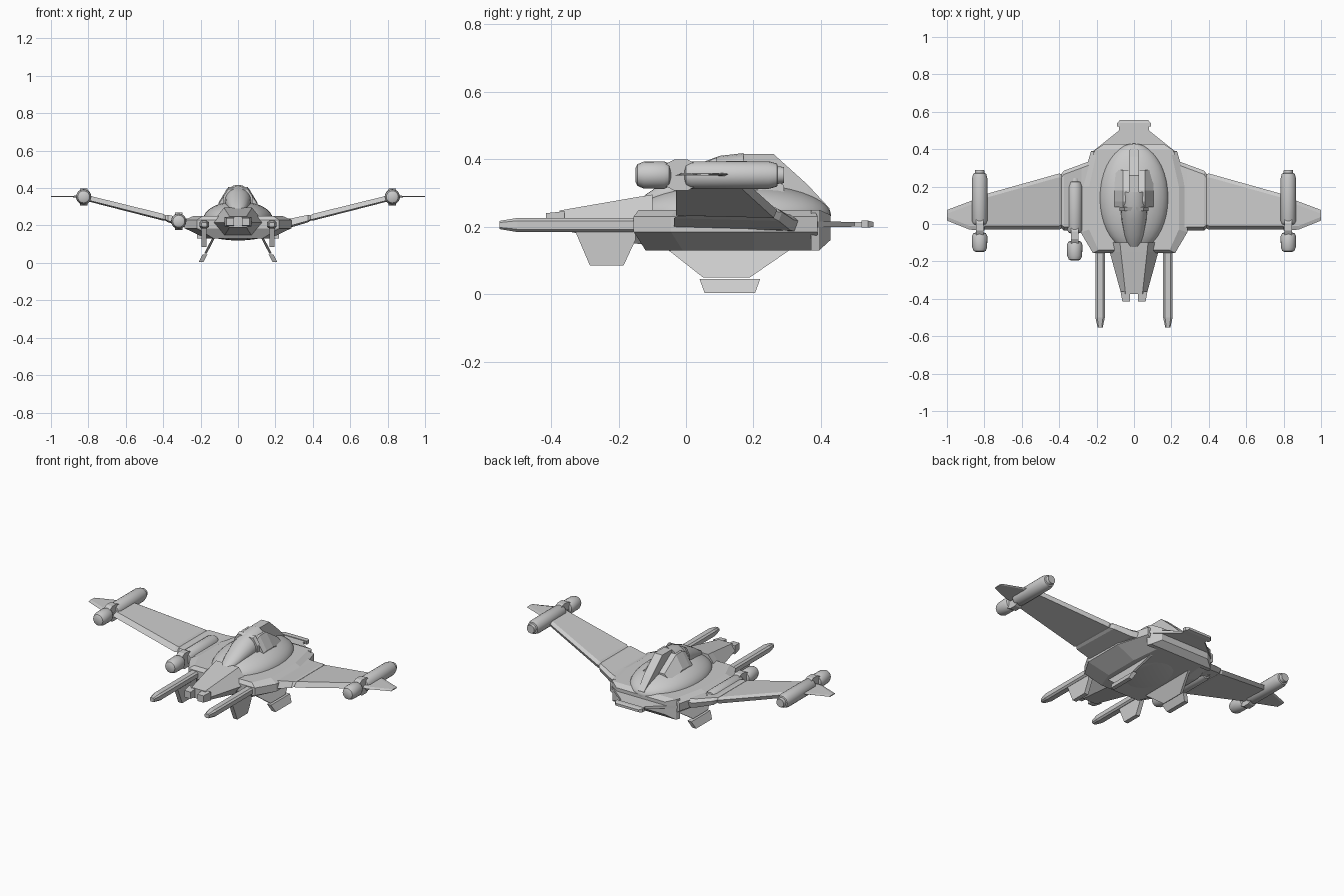
import bpy, bmesh, math
from mathutils import Matrix, Vector

cube = bpy.data.objects.get("Cube")
if cube:
    bpy.data.objects.remove(cube, do_unlink=True)

grey = bpy.data.materials.new("hull_grey")
grey.use_nodes = True
grey.diffuse_color = (0.6, 0.6, 0.6, 1)
grey.node_tree.nodes["Principled BSDF"].inputs["Base Color"].default_value = (0.6, 0.6, 0.6, 1)


def finish(name, bm, mirror=False, smooth=False):
    bmesh.ops.remove_doubles(bm, verts=bm.verts, dist=0.0002)
    bmesh.ops.recalc_face_normals(bm, faces=bm.faces)
    me = bpy.data.meshes.new(name)
    bm.to_mesh(me)
    bm.free()
    me.materials.append(grey)
    ob = bpy.data.objects.new(name, me)
    bpy.context.collection.objects.link(ob)
    if mirror:
        ob.modifiers.new("Mirror", 'MIRROR').use_mirror_merge = False
    if smooth:
        bpy.ops.object.select_all(action='DESELECT')
        ob.select_set(True)
        bpy.context.view_layer.objects.active = ob
        bpy.ops.object.shade_smooth_by_angle(angle=math.radians(35))
    return ob


def loft(name, rings, mirror=False, smooth=False):
    """Skin a list of equal-length point rings and cap both ends."""
    bm = bmesh.new()
    vs = [[bm.verts.new(p) for p in r] for r in rings]
    n = len(vs[0])
    for a, b in zip(vs, vs[1:]):
        for i in range(n):
            j = (i + 1) % n
            bm.faces.new((a[i], a[j], b[j], b[i]))
    bm.faces.new(vs[0])
    bm.faces.new(vs[-1])
    return finish(name, bm, mirror, smooth)


def rect_y(y, w, z0, z1, cx=0):
    return [(cx - w, y, z0), (cx + w, y, z0), (cx + w, y, z1), (cx - w, y, z1)]


def dome(name, centre, size, smooth=True):
    bm = bmesh.new()
    mat = Matrix.Translation(centre) @ Matrix.Diagonal((*size, 1)) @ Matrix.Rotation(math.pi / 2, 4, 'X')
    bmesh.ops.create_uvsphere(bm, u_segments=32, v_segments=20, radius=1, matrix=mat)
    return finish(name, bm, smooth=smooth)


def lathe(name, x, z, profile, mirror=False):
    rings = [[(x + r * math.cos(a), y, z + r * math.sin(a))
              for a in [math.tau * i / 20 for i in range(20)]] for y, r in profile]
    return loft(name, rings, mirror, smooth=True)


# Angular hull rim: stacked octagons (z, half width, narrow end half widths, front, back)
def hull_ring(z, w, front_w, back_w, y0, y1):
    right = [(front_w, y0, z), (w, y0 + 0.11, z), (w, 0.2, z), (back_w, y1, z)]
    return right + [(-x, y, zz) for x, y, zz in reversed(right)]


loft("hull", [hull_ring(0.13, 0.17, 0.13, 0.15, -0.12, 0.385),
              hull_ring(0.185, 0.285, 0.22, 0.23, -0.155, 0.39),
              hull_ring(0.23, 0.285, 0.22, 0.23, -0.155, 0.39),
              hull_ring(0.25, 0.24, 0.19, 0.2, -0.14, 0.38)])
dome("upper_dome", (0, 0.14, 0.235), (0.185, 0.29, 0.095))
dome("belly_dome", (0, 0.13, 0.18), (0.2, 0.28, 0.06))

# Cockpit canopy with a pointed front
canopy = []
for y, w, z0, z1 in [(-0.145, .006, .255, .262), (-0.12, .03, .25, .285), (-0.06, .05, .25, .325),
                     (0.02, .066, .25, .37), (0.1, .072, .25, .4), (0.17, .07, .25, .408)]:
    mid, half = (z0 + z1) / 2 + 0.01, (z1 - z0) / 2
    canopy.append([(w * math.cos(a), y, mid + half * math.sin(a))
                   for a in [math.tau * i / 20 for i in range(20)]])
loft("canopy", canopy, smooth=True)
loft("canopy_frame", [[(x * s, y, z + dz) for x, z in
                       [(-.075, .25), (.075, .25), (.075, .36), (.05, .4), (-.05, .4), (-.075, .36)]]
                      for y, s, dz in [(0.07, 1.02, -0.004), (0.09, 1.05, 0.005)]])

# Block behind the cockpit and its sloping spine
block = [(-.105, .25), (.105, .25), (.105, .32), (.06, .395), (-.06, .395), (-.105, .32)]
loft("cockpit_block", [[(x, y, .25 + (z - .25) * s) for x, z in block]
                       for y, s in [(0.09, .9), (0.12, 1), (0.18, 1), (0.29, .5)]])
loft("spine", [rect_y(y, w, .24, z) for y, w, z in
               [(0.17, .026, .415), (0.26, .026, .415), (0.36, .026, .325), (0.425, .02, .255)]])

# Tail: stepped stern, thin plate and end bar
loft("stern", [rect_y(0.37, .22, .13, .25), rect_y(0.395, .21, .13, .25), rect_y(0.428, .16, .16, .235)])
loft("tail_plate", [rect_y(0.38, .23, .198, .216), rect_y(0.5, .08, .2, .214), rect_y(0.53, .08, .2, .214)])
loft("tail_bar", [rect_y(0.52, .09, .197, .218), rect_y(0.54, .09, .197, .218), rect_y(0.556, .075, .2, .214)])


# Forked nose: central wedge with a prong on each side
def nose_ring(y, w, top, z0, zm, z1):
    return [(-top, y, z0), (top, y, z0), (w, y, zm), (top, y, z1), (-top, y, z1), (-w, y, zm)]


loft("nose", [nose_ring(-0.1, .14, .075, .145, .215, .295), nose_ring(-0.15, .13, .07, .15, .215, .287),
              nose_ring(-0.375, .068, .045, .19, .215, .248)])
loft("nose_tip", [rect_y(-0.36, .026, .195, .246, .046), rect_y(-0.415, .02, .2, .24, .042)], mirror=True)

# Forward cannons with tapered tips
loft("cannon", [[(0.181 + sx * w, y, 0.205 + sz * h)
                 for sx, sz in [(-1, -.6), (-.6, -1), (.6, -1), (1, -.6), (1, .6), (.6, 1), (-.6, 1), (-1, .6)]]
                for y, w, h in [(-0.1, .025, .021), (-0.5, .025, .021), (-0.553, .014, .012)]], mirror=True)


# Fins made from a side outline of (y, z), slanted outward between two heights
def fin(name, outline, x_at, half):
    return loft(name, [[(x_at(z) + s * half, y, z) for y, z in outline] for s in (-1, 1)], mirror=True)


fin("cannon_fin", [(-.33, .19), (-.285, .085), (-.185, .085), (-.15, .16), (-.15, .2)], lambda z: .182, .013)
slant = lambda z: .2 - .52 * z
fin("landing_fin", [(-.09, .16), (.05, .05), (.19, .05), (.35, .16)], slant, .007)
fin("landing_foot", [(.04, .045), (.055, .004), (.205, .004), (.22, .045)], slant, .013)


# Wings: slabs lofted outward through stations (x, front, back, z, half thickness)
def wing(name, stations):
    return loft(name, [[(x, y0, z - t * .6), (x, y0 + .02, z + t), (x, y1 - .02, z + t), (x, y1, z + t * .3),
                        (x, y1 - .01, z - t)] for x, y0, y1, z, t in stations], mirror=True)


wing("wing_root", [(.2, -.035, .35, .208, .024), (.28, -.035, .32, .213, .024),
                   (.375, -.035, .285, .237, .02), (.39, -.022, .265, .241, .013)])
wing("wing", [(.385, -.022, .265, .24, .013), (.4, -.03, .27, .244, .018), (.81, -.03, .155, .347, .016)])
wing("wing_tip", [(.8, -.035, .15, .355, .005), (.88, -.03, .12, .355, .004), (1, .018, .075, .355, .003)])


# Engine pods: nose cap, long body and a flat joint between them
def pod(name, x, y, z, mirror):
    lathe(name + "_nose", x, z, [(y, .02), (y + .006, .032), (y + .025, .04), (y + .085, .041),
                                 (y + .1, .034), (y + .105, .022)], mirror)
    lathe(name + "_body", x, z, [(y + .145, .022), (y + .15, .034), (y + .165, .041), (y + .395, .041),
                                 (y + .42, .034), (y + .422, .026), (y + .44, .024)], mirror)
    joint = [(y + .085, .03), (y + .115, .046), (y + .155, .046), (y + .185, .03)]
    ring = joint + [(a, -h) for a, h in reversed(joint)]
    loft(name + "_joint", [[(x + s * .02, a, z + h) for a, h in ring] for s in (-1, 1)], mirror)


pod("wing_pod", .825, -.15, .353, True)
pod("side_pod", -.317, -.195, .223, False)
